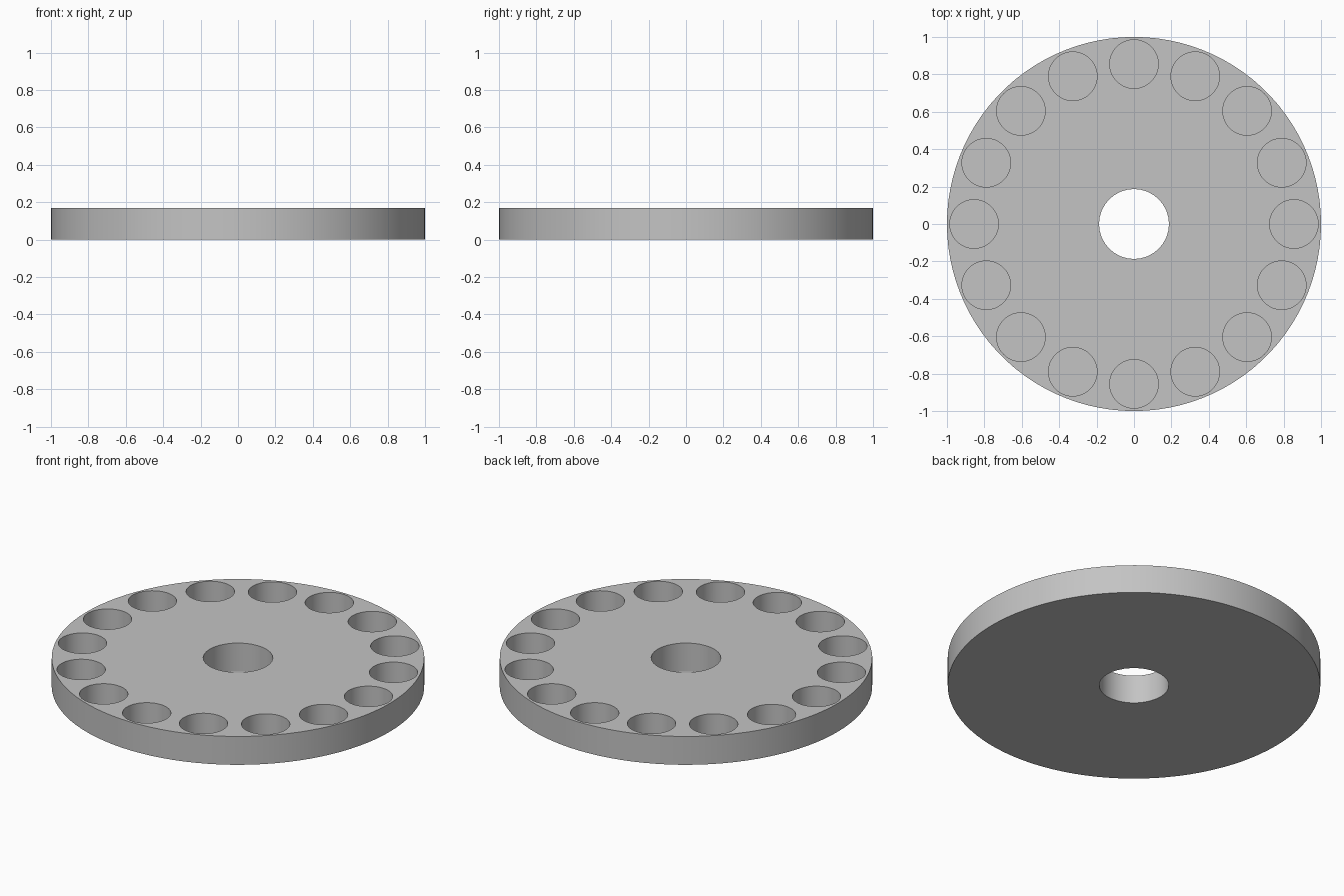
import bpy, bmesh
from math import pi, cos, sin
from mathutils import Matrix

HEIGHT = 0.168
POCKET_COUNT = 16
POCKET_FLOOR = 0.03

if "Cube" in bpy.data.objects:
    bpy.data.objects.remove(bpy.data.objects["Cube"])

grey = bpy.data.materials.new("plain grey")
grey.use_nodes = True
grey.diffuse_color = (0.55, 0.55, 0.55, 1)
grey.node_tree.nodes["Principled BSDF"].inputs["Base Color"].default_value = grey.diffuse_color


def add_cylinder(bm, radius, bottom, top, sides, x=0, y=0):
    bmesh.ops.create_cone(
        bm, cap_ends=True, segments=sides, radius1=radius, radius2=radius,
        depth=top - bottom, matrix=Matrix.Translation((x, y, (bottom + top) / 2)))


def make_object(name, bm):
    mesh = bpy.data.meshes.new(name)
    bm.to_mesh(mesh)
    bm.free()
    mesh.materials.append(grey)
    obj = bpy.data.objects.new(name, mesh)
    bpy.context.collection.objects.link(obj)
    return obj


# Round plate
bm = bmesh.new()
add_cylinder(bm, 1, 0, HEIGHT, 100)
disc = make_object("disc", bm)

# Central through hole and the ring of blind pockets
bm = bmesh.new()
add_cylinder(bm, 0.187, -0.1, HEIGHT + 0.1, 32)
for i in range(POCKET_COUNT):
    a = 2 * pi * i / POCKET_COUNT
    add_cylinder(bm, 0.13, POCKET_FLOOR, HEIGHT + 0.1, 48,
                 0.855 * cos(a), 0.855 * sin(a))
cutter = make_object("hole_cutter", bm)
cutter.hide_render = True

# Cut the holes, then drop the cutter
cut = disc.modifiers.new("holes", "BOOLEAN")
cut.operation = "DIFFERENCE"
cut.solver = "EXACT"
cut.object = cutter
bpy.context.view_layer.objects.active = disc
disc.select_set(True)
bpy.ops.object.modifier_apply(modifier=cut.name)
bpy.data.objects.remove(cutter)

bpy.ops.object.shade_smooth_by_angle(angle=pi / 6)
